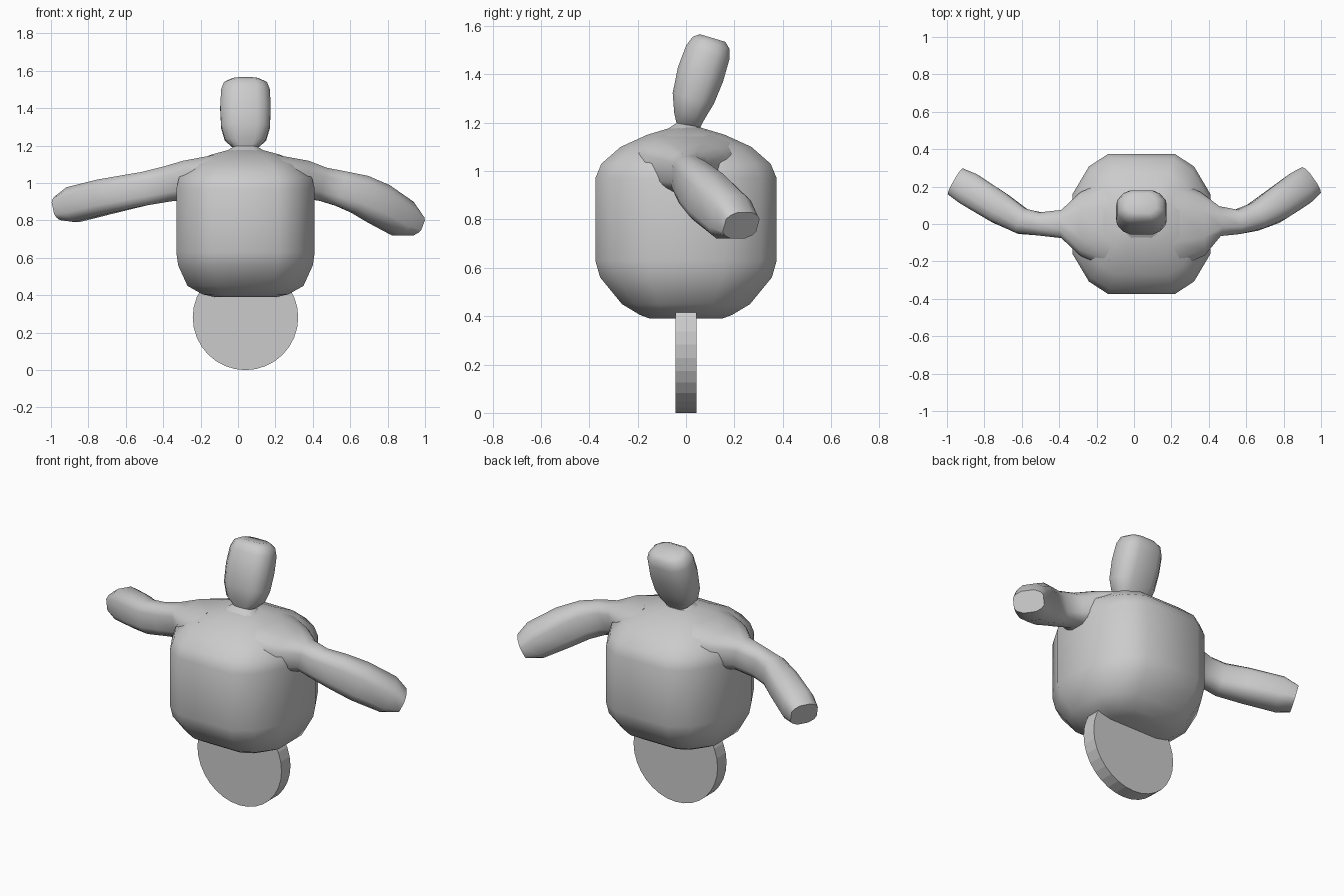
import bpy, bmesh, math
from mathutils import Vector

if "Cube" in bpy.data.objects:
    bpy.data.objects.remove(bpy.data.objects["Cube"], do_unlink=True)

grey = bpy.data.materials.new("plain grey")
grey.use_nodes = True
GREY = (0.6, 0.6, 0.6, 1)
grey.diffuse_color = GREY
grey.node_tree.nodes["Principled BSDF"].inputs["Base Color"].default_value = GREY

MID = 0.04  # the trunk, head and wheel share this x
X, Z = Vector((1, 0, 0)), Vector((0, 0, 1))

# Rounded square section, one quarter mirrored round
quarter = [(1, 0.42), (0.76, 0.82), (0.48, 1)]
half = quarter + [(-a, b) for a, b in reversed(quarter)]
SECTION = half + [(-a, -b) for a, b in half]


def loft(name, rings, ref, angle=60):
    """Skin sections (x, y, z, half size along ref, half size across)."""
    bm = bmesh.new()
    centres = [Vector(r[:3]) for r in rings]
    loops = []
    for i, ring in enumerate(rings):
        d = centres[min(i + 1, len(rings) - 1)] - centres[max(i - 1, 0)]
        d.normalize()
        v = d.cross(ref).normalized()
        u = v.cross(d)
        loops.append([bm.verts.new(centres[i] + u * a * ring[3] + v * b * ring[4])
                      for a, b in SECTION])
    n = len(SECTION)
    for lo, hi in zip(loops, loops[1:]):
        for k in range(n):
            bm.faces.new((lo[k], lo[(k + 1) % n], hi[(k + 1) % n], hi[k]))
    bm.faces.new(loops[0])
    bm.faces.new(loops[-1])
    bmesh.ops.recalc_face_normals(bm, faces=bm.faces)
    mesh = bpy.data.meshes.new(name)
    bm.to_mesh(mesh)
    bm.free()
    mesh.materials.append(grey)
    ob = bpy.data.objects.new(name, mesh)
    bpy.context.collection.objects.link(ob)
    smooth(ob, angle)
    return ob


def smooth(ob, angle):
    bpy.ops.object.select_all(action="DESELECT")
    ob.select_set(True)
    bpy.context.view_layer.objects.active = ob
    bpy.ops.object.shade_smooth_by_angle(angle=math.radians(angle))


# Trunk: height, half width, half depth
trunk = [(0.39, 0.16, 0.15), (0.405, 0.23, 0.19), (0.45, 0.31, 0.265),
         (0.56, 0.36, 0.355), (0.63, 0.37, 0.375), (0.97, 0.37, 0.375),
         (1.03, 0.355, 0.35), (1.1, 0.29, 0.27), (1.15, 0.19, 0.16),
         (1.18, 0.08, 0.06)]
loft("trunk", [(MID, 0, z, w, d) for z, w, d in trunk], X)

# Head with a pinched neck, leaning back
head = [(0.0, 1.14, 0.14, 0.1), (0.01, 1.19, 0.065, 0.05),
        (0.015, 1.23, 0.11, 0.065), (0.03, 1.3, 0.13, 0.088),
        (0.06, 1.4, 0.135, 0.098), (0.09, 1.49, 0.13, 0.094),
        (0.104, 1.53, 0.115, 0.08), (0.11, 1.55, 0.08, 0.055)]
loft("head", [(MID, y, z, w, d) for y, z, w, d in head], X)

# Arms: flared shoulder, thin upper arm, forearm bent backwards
right_arm = [(-0.12, 0, 1.03, 0.12, 0.24), (-0.28, 0, 1.015, 0.105, 0.17),
             (-0.38, 0, 0.995, 0.095, 0.075), (-0.5, 0, 0.97, 0.09, 0.062),
             (-0.6, 0.015, 0.95, 0.092, 0.07), (-0.72, 0.085, 0.925, 0.095, 0.085),
             (-0.88, 0.185, 0.885, 0.095, 0.09), (-0.95, 0.225, 0.865, 0.065, 0.08)]
loft("right_arm", right_arm, Z)

left_arm = [(0.2, 0, 1.03, 0.12, 0.24), (0.36, 0, 1.015, 0.105, 0.17),
            (0.45, 0.015, 0.995, 0.09, 0.08), (0.55, 0.01, 0.97, 0.095, 0.065),
            (0.65, 0.04, 0.94, 0.105, 0.075), (0.75, 0.095, 0.89, 0.11, 0.09),
            (0.88, 0.185, 0.81, 0.1, 0.095), (0.94, 0.228, 0.775, 0.06, 0.085)]
loft("left_arm", left_arm, Z)

# Wheel disc under the trunk
bpy.ops.mesh.primitive_cylinder_add(vertices=32, radius=0.282, depth=0.086,
                                    location=(MID, 0, 0.282),
                                    rotation=(math.pi / 2, 0, 0))
wheel = bpy.context.object
wheel.name = "wheel"
wheel.data.materials.append(grey)
